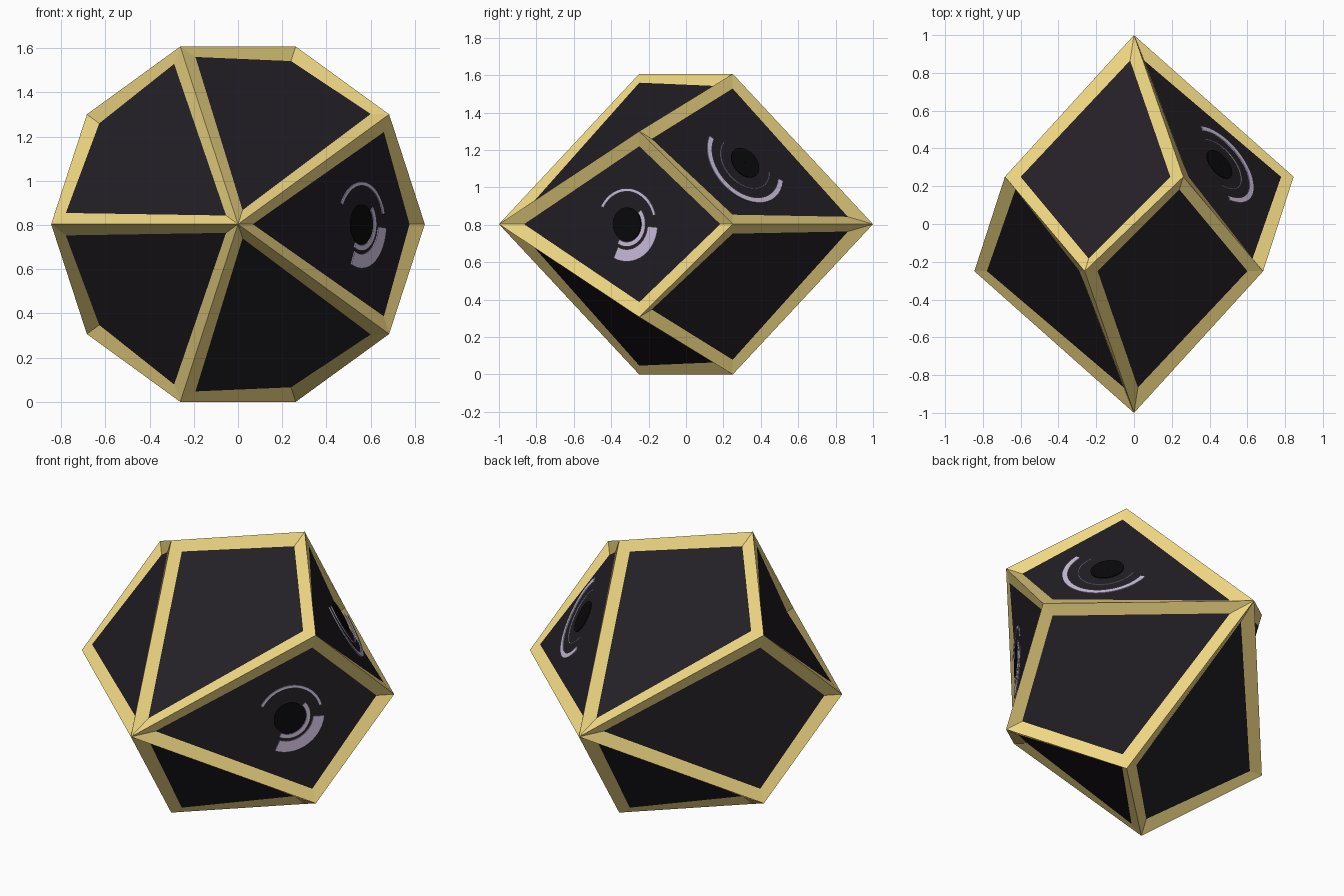
import bpy
from math import sin, cos, radians, pi
from mathutils import Vector

if "Cube" in bpy.data.objects:
    bpy.data.objects.remove(bpy.data.objects["Cube"])

R, H = 0.845, 0.25            # belt radius, zig-zag height of the belt
C = R * sin(radians(72))      # centre height
T, DEPTH = 0.066, 0.02        # frame width, panel recess


def material(name, rgb):
    m = bpy.data.materials.new(name)
    m.diffuse_color = (*rgb, 1)
    m.use_nodes = True
    m.node_tree.nodes["Principled BSDF"].inputs["Base Color"].default_value = m.diffuse_color
    return m


gold = material("gold", (0.88, 0.69, 0.23))
dark = material("dark", (0.017, 0.014, 0.019))
black = material("black", (0.003, 0.003, 0.004))
lilac = material("lilac", (0.62, 0.54, 0.74))


def add_mesh(name, verts, faces, mat):
    me = bpy.data.meshes.new(name)
    me.from_pydata(verts, [], faces)
    me.materials.append(mat)
    me.update()
    ob = bpy.data.objects.new(name, me)
    bpy.context.collection.objects.link(ob)
    return ob


def belt(k):
    a = k * pi / 5
    return Vector((R * cos(a), H if k % 2 == 0 else -H, C + R * sin(a)))


# Inset a corner within the kite's mean plane, then sink it
def inset(p, prev, nxt, n):
    a, b = prev - p, nxt - p
    a = (a - n * a.dot(n)).normalized()
    b = (b - n * b.dot(n)).normalized()
    return p + (a + b) * T / sin(a.angle(b)) - n * DEPTH


# Ten kite faces: each has a gold border and a sunken dark panel
frame_v, frame_f, panel_v, panel_f = [], [], [], []
for k in range(10):
    front = k % 2 == 1
    apex = Vector((0, -1 if front else 1, C))
    kite = [apex, belt(k), belt(k + 1), belt(k + 2)]
    if not front:
        kite = [kite[0], kite[3], kite[2], kite[1]]
    n = (kite[2] - kite[0]).cross(kite[3] - kite[1]).normalized()
    inner = [inset(kite[i], kite[i - 1], kite[(i + 1) % 4], n) for i in range(4)]
    s = len(frame_v)
    frame_v += kite + inner
    frame_f += [(s + i, s + (i + 1) % 4, s + 4 + (i + 1) % 4, s + 4 + i) for i in range(4)]
    s = len(panel_v)
    panel_v += inner
    panel_f.append((s, s + 1, s + 2, s + 3))
add_mesh("edge_frame", frame_v, frame_f, gold)
add_mesh("face_panels", panel_v, panel_f, dark)


# Thin ornamental discs and arcs parallel to a kite's mean plane
def arc(name, angle, side, r0, r1, start, end, mat, lift=0.01):
    a = radians(angle)
    out = Vector((cos(a), 0, sin(a)))
    u = Vector((-sin(a), 0, cos(a)))
    back = Vector((0, side, 0))
    v = (back * 1.25 - out * R).normalized()
    nrm = (out * 1.25 + back * R).normalized()
    centre = out * 0.55 + back * 0.31 + Vector((0, 0, C)) + nrm * lift
    steps = max(8, int(abs(end - start) / 8))
    verts, faces = [], []
    for i in range(steps + 1):
        t = radians(start + (end - start) * i / steps)
        d = u * cos(t) + v * sin(t)
        verts += [centre + d * r0, centre + d * r1]
        if i:
            j = 2 * i
            faces.append((j - 2, j - 1, j + 1, j))
    ob = add_mesh(name, verts, faces, mat)
    mod = ob.modifiers.new("thickness", 'SOLIDIFY')
    mod.thickness = 0.006
    mod.offset = 0


# Back upper-right face ornament
arc("back_disc", 36, 1, 0.002, 0.09, 0, 360, black)
arc("back_thin_ring", 36, 1, 0.155, 0.160, 90, 300, lilac)
arc("back_outer_arc", 36, 1, 0.215, 0.245, 95, 290, lilac)

# Front right face ornament
arc("front_disc", 0, -1, 0.002, 0.09, 0, 360, black)
arc("front_inner_arc", 0, -1, 0.095, 0.12, 150, 310, lilac)
arc("front_thick_arc", 0, -1, 0.135, 0.20, 155, 265, lilac)
arc("front_thin_arc", 0, -1, 0.175, 0.192, -75, 60, lilac)
